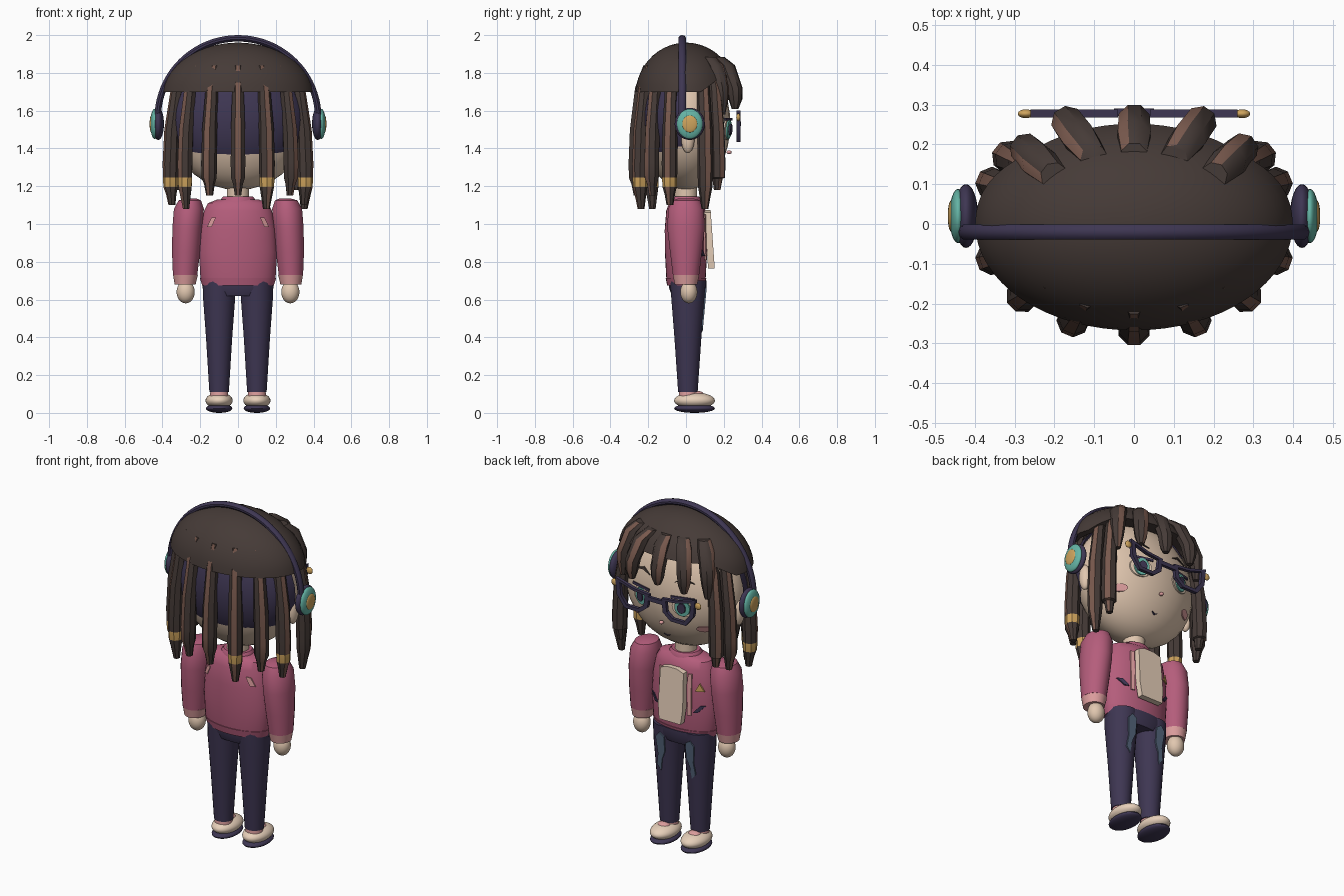
import bpy, bmesh, math
from math import sin, cos, pi, sqrt

old = bpy.data.objects.get("Cube")
if old:
    bpy.data.objects.remove(old, do_unlink=True)


def material(name, r, g, b):
    m = bpy.data.materials.new(name)
    m.use_nodes = True
    m.diffuse_color = (r, g, b, 1)
    node = next(n for n in m.node_tree.nodes if n.type == 'BSDF_PRINCIPLED')
    node.inputs["Base Color"].default_value = (r, g, b, 1)
    return m


HAIR = material("dark hair", .06, .043, .038)
BROWN = material("brown streak", .19, .1, .075)
NAVY = material("navy", .048, .037, .085)
PINK = material("jacket pink", .46, .11, .2)
BLUSH = material("light pink", .72, .34, .34)
SKIN = material("skin", .75, .57, .43)
CREAM = material("cream", .8, .63, .49)
GOLD = material("gold", .62, .37, .11)
TEAL = material("teal", .13, .46, .38)
DENIM = material("faded denim", .09, .13, .2)
made = []


def finish(name, bm, *mats):
    bmesh.ops.recalc_face_normals(bm, faces=bm.faces)
    me = bpy.data.meshes.new(name)
    bm.to_mesh(me)
    bm.free()
    for m in mats:
        me.materials.append(m)
    ob = bpy.data.objects.new(name, me)
    bpy.context.collection.objects.link(ob)
    made.append(ob)
    return ob


def skin_rings(bm, rings):
    """Join equal vertex rings; returns rows of side faces."""
    n = len(rings[0])
    return [[bm.faces.new((a[j], a[(j + 1) % n], b[(j + 1) % n], b[j])) for j in range(n)]
            for a, b in zip(rings, rings[1:])]


def loft(name, rows, mats, sides=24, aim=None, band=None):
    """Horizontal elliptical rings (x, y, z, rx, ry), with optional streak and band."""
    bm = bmesh.new()
    start = (aim or 0) - pi / sides
    rings = [[bm.verts.new((x + rx * cos(start + 2 * pi * j / sides),
                            y + ry * sin(start + 2 * pi * j / sides), z)) for j in range(sides)]
             for x, y, z, rx, ry in rows]
    for i, row in enumerate(skin_rings(bm, rings)):
        if aim is not None:
            row[0].material_index = 1
        if i == band:
            for f in row:
                f.material_index = 2
    bm.faces.new(rings[0])
    bm.faces.new(rings[-1])
    return finish(name, bm, *mats)


def ball(name, pos, size, mat, keep=None):
    bm = bmesh.new()
    bmesh.ops.create_uvsphere(bm, u_segments=32, v_segments=18, radius=1)
    bmesh.ops.scale(bm, vec=size, verts=bm.verts)
    bmesh.ops.translate(bm, vec=pos, verts=bm.verts)
    if keep:
        bmesh.ops.delete(bm, geom=[v for v in bm.verts if not keep(v.co)], context='VERTS')
    return finish(name, bm, mat)


def plate(name, outline, depth, mat, thick=.008, hole=None):
    """Outline of (x, z) points laid on the surface y = depth(x, z); hole is a scale."""
    bm = bmesh.new()
    n = len(outline)
    cx, cz = (sum(p[k] for p in outline) / n for k in (0, 1))

    def ring(scale, lift):
        pts = [(cx + (x - cx) * scale, cz + (z - cz) * scale) for x, z in outline]
        return [bm.verts.new((x, depth(x, z) + lift, z)) for x, z in pts]
    outer = [ring(1, 0), ring(1, thick)]
    if hole:
        skin_rings(bm, outer + [ring(hole, thick), ring(hole, 0), outer[0]])
    else:
        skin_rings(bm, outer)
        for r in outer:
            bm.faces.new(r)
    return finish(name, bm, mat)


def box_at(x, z, w, h, lean=0):
    return [(x - w - lean, z - h), (x + w - lean, z - h), (x + w + lean, z + h), (x - w + lean, z + h)]


# Head and neck
HZ = 1.53
ball("head", (0, 0, HZ), (.36, .235, .35), SKIN)
loft("neck", [(0, 0, 1.08, .06, .06), (0, 0, 1.26, .06, .06)], [SKIN])
ball("under_hair", (0, 0, 1.55), (.375, .25, .33), NAVY, lambda c: c.y < .01)


def face_y(x, z):
    return .235 * sqrt(max(0, 1 - (x / .36) ** 2 - ((z - HZ) / .35) ** 2))


# Hair cap, with its hem raised over the forehead
bm = bmesh.new()
segs, rings = 64, []
for k in range(-1, 12):
    ring = []
    for j in range(segs):
        a = 2 * pi * j / segs
        front = min(1, max(0, (sin(a) - .3) / .4))
        low = math.asin((.02 + .075 * front) / .28)
        e = low + (pi / 2 - low) * max(k, 0) / 11.3
        s = cos(e) * (.9 - .2 * front if k < 0 else 1)
        ring.append(bm.verts.new((.4 * s * cos(a), .268 * s * sin(a), 1.68 + .28 * sin(e))))
    rings.append(ring)
skin_rings(bm, rings)
bm.faces.new(rings[-1])
finish("hair_cap", bm, HAIR)


# Hanging locs: (x, y, tip height, has gold band)
def loc(x, y, tip, gold):
    shape = [(.78, 1.84, .025), (.92, 1.72, .033), (1, 1.5, .04), (1.02, 1.32, .042),
             (1.02, 1.245, .04), (1.02, 1.195, .038), (1.01, tip + .06, .028), (1, tip, .018)]
    if not gold and tip > 1.12:
        shape.pop(5)
    rows = [(x * f, y * f, z, r, r) for f, z, r in shape]
    loft("loc", rows, [HAIR, BROWN, GOLD], 8, math.atan2(y / .27, x / .4), 4 if gold else None)


loc(0, -.26, 1.15, False)
for s in (-1, 1):
    loc(s * .15, -.238, 1.08 if s > 0 else 1.15, s > 0)
    loc(s * .275, -.178, 1.08 if s < 0 else 1.15, s < 0)
    loc(s * .35, -.085, 1.1, True)
    loc(s * .35, .1, 1.08 if s > 0 else 1.15, False)
    loc(s * .31, .165, 1.18, False)

# Fringe locs: (base x, base y, tip x, tip y, tip height)
for bx, by, tx, ty, tz in [(0, .17, 0, .265, 1.62), (.1, .165, .17, .26, 1.61), (.2, .12, .275, .19, 1.58),
                           (-.1, .165, -.17, .26, 1.61), (-.2, .12, -.275, .19, 1.58)]:
    rows = []
    for f, z, r in [(0, 1.885, .035), (.5, 1.84, .045), (.95, 1.72, .042), (1, 1.66, .035), (1, tz, .018)]:
        rows.append((bx + (tx - bx) * f, by + (ty - by) * f, z, r, r))
    loft("fringe_loc", rows, [HAIR, BROWN], 8, math.atan2(ty, tx) + .75)

# Headphone band
bm = bmesh.new()
rings = []
for i in range(41):
    a = pi * i / 40
    rings.append([bm.verts.new(((.425 + .017 * cos(t)) * cos(a), -.02 + .02 * sin(t),
                                1.56 + (.423 + .017 * cos(t)) * sin(a)))
                  for t in [2 * pi * j / 10 for j in range(10)]])
skin_rings(bm, rings)
bm.faces.new(rings[0])
bm.faces.new(rings[-1])
finish("headphone_band", bm, NAVY)

# Glasses bridge, nose and mouth
plate("glasses_bridge", box_at(0, 1.53, .05, .012), lambda x, z: .272, NAVY, .018)
ball("nose", (0, .228, 1.38), (.012, .014, .01), BLUSH)
plate("mouth", [(-.02, 1.29), (0, 1.278), (.02, 1.29), (0, 1.284)], face_y, NAVY)

# Paired parts
for s in (-1, 1):
    ball("headphone_pad", (s * .422, .02, 1.53), (.03, .08, .085), NAVY)
    ball("headphone_cup", (s * .442, .02, 1.53), (.022, .068, .08), TEAL)
    ball("headphone_disc", (s * .459, .02, 1.53), (.009, .04, .045), GOLD)
    ball("ear", (s * .35, .01, 1.45), (.03, .035, .075), SKIN)
    # Eyes, brows and cheeks
    for part, w, h, lift, m in [("eye_white", .062, .055, 0, CREAM), ("iris", .042, .05, .008, TEAL),
                                ("pupil", .022, .03, .016, NAVY)]:
        circle = [(s * .135 + w * cos(2 * pi * j / 16), 1.5 + h * sin(2 * pi * j / 16)) for j in range(16)]
        plate(part, circle, lambda x, z: face_y(x, z) + lift, m)
    plate("eyelid", box_at(s * .135, 1.555, .065, .007, 0), lambda x, z: face_y(x, z) + .008, NAVY)
    plate("brow", [(s * .08, 1.635), (s * .13, 1.65), (s * .19, 1.64), (s * .13, 1.665)], face_y, HAIR)
    cheek = [(s * .225 + .035 * cos(2 * pi * j / 16), 1.37 + .02 * sin(2 * pi * j / 16)) for j in range(16)]
    plate("cheek", cheek, face_y, BLUSH)
    # Winged glasses frame
    wing = [(.04, 1.555), (.14, 1.565), (.26, 1.6), (.25, 1.5), (.2, 1.435), (.1, 1.435), (.05, 1.475)]
    plate("glasses_frame", [(s * x, z) for x, z in wing], lambda x, z: .268, NAVY, .02, .74)
    ball("glasses_stud", (s * .272, .277, 1.565), (.02, .011, .02), GOLD)
    # Sleeve, cuff and hand
    loft("sleeve", [(s * .25, 0, 1.135, .03, .04), (s * .255, 0, 1.125, .06, .075), (s * .26, 0, 1.08, .08, .095),
                    (s * .268, 0, .98, .08, .1), (s * .275, 0, .85, .075, .085), (s * .28, 0, .73, .065, .07)], [PINK])
    loft("cuff", [(s * .278, 0, .73, .066, .07), (s * .28, 0, .68, .056, .06)], [BLUSH])
    ball("hand", (s * .277, .015, .64), (.048, .045, .06), SKIN)
    # Leg, faded patch and shoe
    loft("leg", [(s * .098, .01, .7, .088, .095), (s * .1, .01, .6, .085, .088), (s * .1, .01, .4, .07, .072),
                 (s * .1, .01, .11, .052, .052)], [NAVY])
    patch = [(.07, .64), (.1, .66), (.125, .63), (.115, .53), (.125, .46), (.1, .43), (.09, .5), (.07, .55)]
    plate("faded_patch", [(s * x, z) for x, z in patch], lambda x, z: .059 + (z - .2) * .092, DENIM)
    loft("sock", [(s * .1, .01, .07, .05, .05), (s * .1, .01, .125, .046, .046)], [BLUSH])
    ball("shoe_sole", (s * .1, .045, .024), (.07, .108, .024), NAVY)
    ball("shoe_upper", (s * .1, .045, .065), (.072, .108, .043), CREAM)
    ball("shoe_tongue", (s * .1, .06, .098), (.035, .035, .018), BLUSH)

# Jacket body, hem and collar
loft("jacket", [(0, 0, .69, .19, .1), (0, 0, .72, .2, .105), (0, 0, .85, .207, .112), (0, 0, .97, .2, .113),
                (0, 0, 1.07, .18, .105), (0, 0, 1.11, .16, .09), (0, 0, 1.13, .11, .07)], [PINK], 40)
loft("jacket_hem", [(0, 0, .675, .19, .1), (0, 0, .715, .203, .108)], [PINK], 40)
loft("collar", [(0, 0, 1.1, .095, .085), (0, 0, 1.13, .092, .08), (0, 0, 1.145, .08, .07)], [PINK])
loft("waist", [(0, .01, .62, .16, .085), (0, .01, .66, .188, .1), (0, .01, .7, .19, .1)], [NAVY], 32)


# Shirt panel, zips, badge, pocket and back flashes
def chest_y(x, z):
    return .113 * sqrt(max(0, 1 - (x / .207) ** 2)) - max(0, z - .97) * .08


plate("shirt_panel", [(-.07, .765), (.07, .765), (.08, .85), (.075, 1.06), (.03, 1.075), (-.03, 1.075),
                      (-.075, 1.06), (-.08, .85)], lambda x, z: .095 + (1.08 - z) * .07, CREAM, .035)
for s in (-1, 1):
    plate("zip_edge", box_at(s * .095, .93, .01, .12), chest_y, BLUSH)
    plate("back_flash", [(s * x, z) for x, z in box_at(.14, 1.01, .012, .025, -.012)],
          lambda x, z: -chest_y(x, z), BLUSH, -.006)
plate("badge", [(-.17, .955), (-.125, .955), (-.147, 1.0)], chest_y, GOLD)
plate("pocket_slash", box_at(-.145, .85, .012, .02, -.018), chest_y, NAVY)
plate("pocket_slash", box_at(.145, .85, .012, .02, .018), chest_y, NAVY)

# Smooth shading with sharp edges kept
bpy.ops.object.select_all(action='DESELECT')
for ob in made:
    ob.select_set(True)
bpy.context.view_layer.objects.active = made[0]
bpy.ops.object.shade_smooth_by_angle(angle=math.radians(35))
